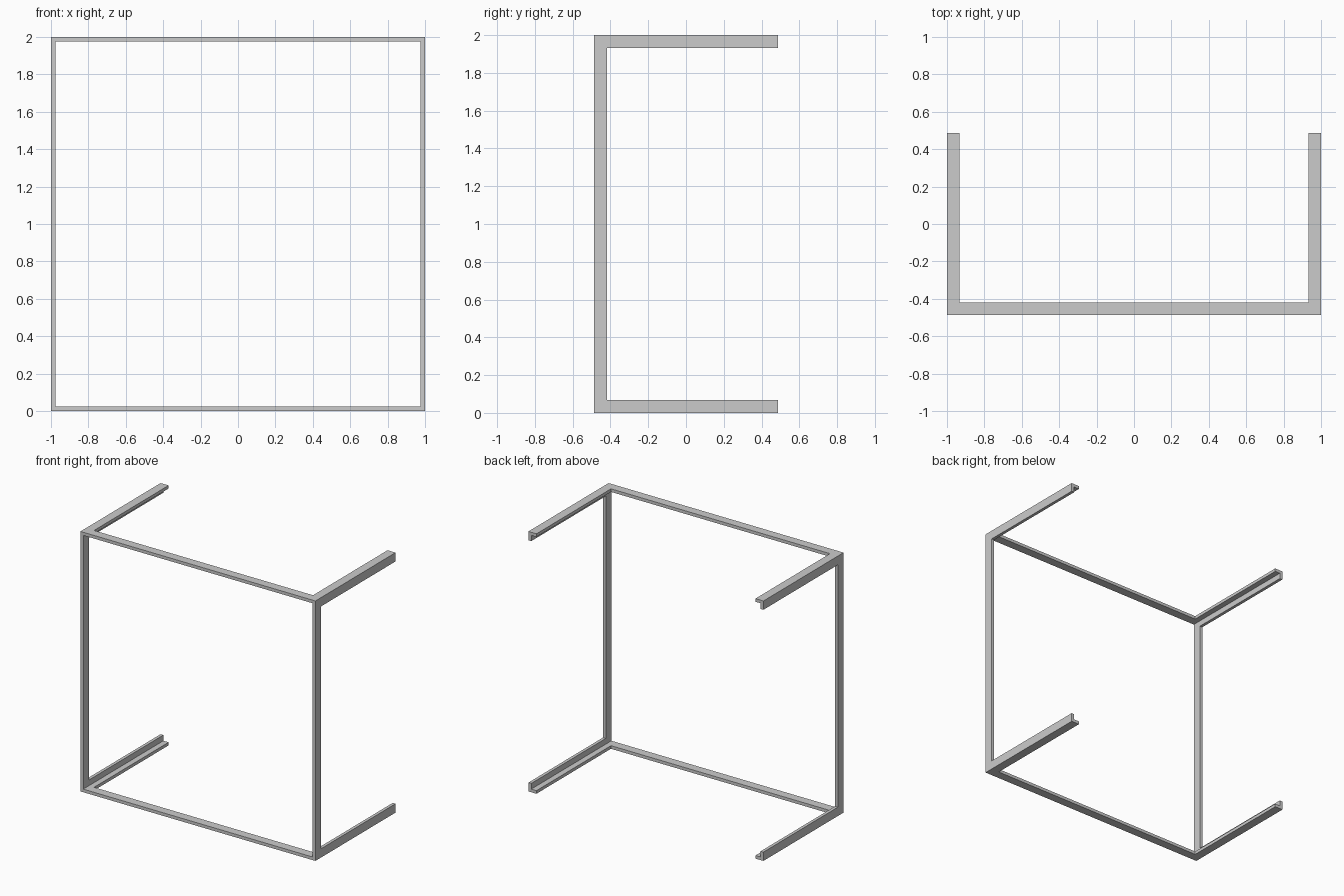
import bpy, bmesh
from mathutils import Vector

if "Cube" in bpy.data.objects:
    bpy.data.objects.remove(bpy.data.objects["Cube"])

T = 0.024          # sheet thickness
W = 0.068          # flange width
D = 0.487          # half depth
H = 2.0            # height
X = 1.0            # half width


def plate(name, outline, offset):
    """Extrude a closed flat outline by an offset vector into a solid."""
    bm = bmesh.new()
    face = bm.faces.new([bm.verts.new(p) for p in outline])
    res = bmesh.ops.extrude_face_region(bm, geom=[face], use_keep_orig=True)
    moved = [g for g in res["geom"] if isinstance(g, bmesh.types.BMVert)]
    bmesh.ops.translate(bm, verts=moved, vec=Vector(offset))
    bmesh.ops.recalc_face_normals(bm, faces=bm.faces)
    mesh = bpy.data.meshes.new(name)
    bm.to_mesh(mesh)
    bm.free()
    obj = bpy.data.objects.new(name, mesh)
    bpy.context.collection.objects.link(obj)
    return obj


# C-shaped side plates: front upright plus vertical flanges of the arms
c_shape = [(-D, 0), (D, 0), (D, W), (-D + W, W),
           (-D + W, H - W), (D, H - W), (D, H), (-D, H)]
for side, s in (("left", -1), ("right", 1)):
    plate(f"{side}_side_frame", [(s * X, y, z) for y, z in c_shape], (-s * T, 0, 0))

# U-shaped plates: front rail plus horizontal flanges of the arms
xo, xi = X - T, X - W
u_shape = [(-xo, -D), (xo, -D), (xo, D), (xi, D),
           (xi, -D + W), (-xi, -D + W), (-xi, D), (-xo, D)]
for level, z, dz in (("bottom", 0, T), ("top", H, -T)):
    plate(f"{level}_rail_frame", [(x, y, z) for x, y in u_shape], (0, 0, dz))
